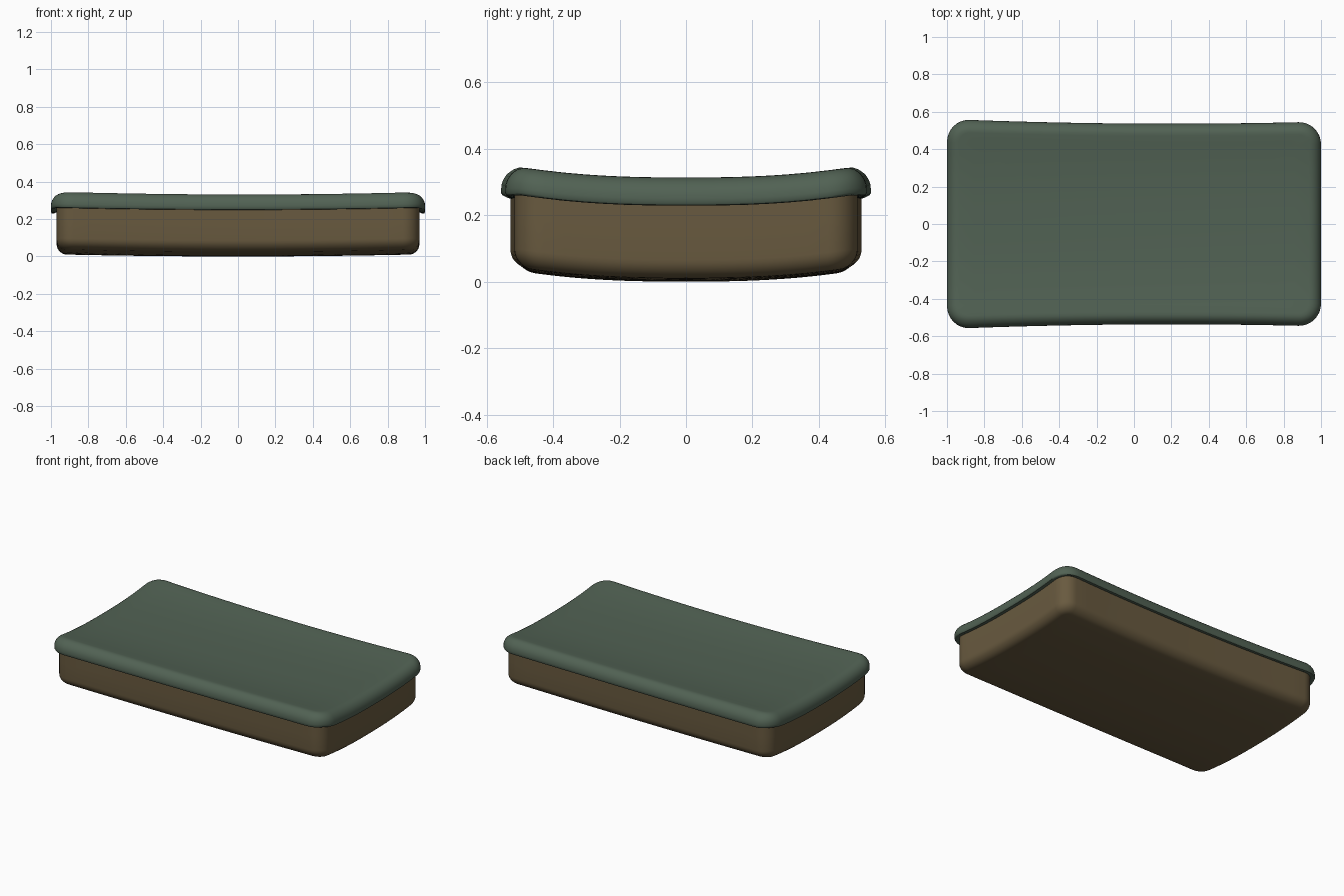
import bpy, bmesh, math

if "Cube" in bpy.data.objects:
    bpy.data.objects.remove(bpy.data.objects["Cube"])


def material(name, rgb):
    m = bpy.data.materials.new(name)
    m.diffuse_color = (*rgb, 1)
    m.use_nodes = True
    m.node_tree.nodes["Principled BSDF"].inputs["Base Color"].default_value = m.diffuse_color
    return m


def warp(x, y, z):
    # waisted long sides, slight taper, and a dished bow in height
    y2 = y * (1 + 0.032 * x * x - 0.013 * x)
    t = min(abs(y2) / 0.5, 1.0)
    return x, y2, z + 0.012 * x * x + 0.032 * t ** 2.5


def outline(hx, hy, r, arc=8, nx=20, ny=14):
    # rounded rectangle with subdivided straight sides
    pts = []
    corners = [(1, 1, 0), (-1, 1, 90), (-1, -1, 180), (1, -1, 270)]
    for i, (sx, sy, a0) in enumerate(corners):
        cx, cy = sx * (hx - r), sy * (hy - r)
        for k in range(arc + 1):
            a = math.radians(a0 + 90 * k / arc)
            pts.append((cx + r * math.cos(a), cy + r * math.sin(a)))
        n = nx if i % 2 == 0 else ny
        a = math.radians(a0 + 90)
        dx, dy = r * math.cos(a), r * math.sin(a)
        tx, ty, _ = corners[(i + 1) % 4]
        p, q = (cx + dx, cy + dy), (tx * (hx - r) + dx, ty * (hy - r) + dy)
        for k in range(1, n):
            pts.append((p[0] + (q[0] - p[0]) * k / n, p[1] + (q[1] - p[1]) * k / n))
    return pts


def warped_slab(name, hx, hy, r, profile, mat):
    # profile runs bottom to top as (inset, height); caps are concentric rings
    bm = bmesh.new()
    loops = []
    steps = 12

    def add(inset, z, s=1.0):
        pts = outline(hx - inset, hy - inset, max(r - inset, 0.012))
        loops.append([bm.verts.new(warp(x * s, y * s, z)) for x, y in pts])

    for k in range(1, steps):
        add(*profile[0], k / steps)
    for p in profile:
        add(*p)
    for k in range(steps - 1, 0, -1):
        add(*profile[-1], k / steps)
    n = len(loops[0])
    for a, b in zip(loops, loops[1:]):
        for i in range(n):
            j = (i + 1) % n
            bm.faces.new((a[i], a[j], b[j], b[i]))
    for loop, z in ((loops[0], profile[0][1]), (loops[-1], profile[-1][1])):
        c = bm.verts.new(warp(0, 0, z))
        for i in range(n):
            bm.faces.new((loop[i], loop[(i + 1) % n], c))
    bmesh.ops.recalc_face_normals(bm, faces=bm.faces)
    me = bpy.data.meshes.new(name)
    bm.to_mesh(me)
    bm.free()
    me.materials.append(mat)
    ob = bpy.data.objects.new(name, me)
    bpy.context.collection.objects.link(ob)
    bpy.ops.object.select_all(action='DESELECT')
    ob.select_set(True)
    bpy.context.view_layer.objects.active = ob
    bpy.ops.object.shade_smooth_by_angle(angle=math.radians(40))
    return ob


def round_edge(r, z, up, steps=7):
    # quarter-round between the side wall and the cap at height z
    out = []
    for k in range(steps + 1):
        a = math.pi / 2 * k / steps
        out.append((r * (1 - math.cos(a)), z - up * r * (1 - math.sin(a))))
    return out if up > 0 else out[::-1]


green = material("muted green", (0.083, 0.122, 0.088))
brown = material("olive brown", (0.140, 0.102, 0.050))

# lower tray
warped_slab("tray", 0.97, 0.51, 0.09,
            round_edge(0.055, 0.0, -1) + [(0, 0.15), (0, 0.235)], brown)

# overhanging lid with soft top edge and small lower bevel
warped_slab("lid", 1.0, 0.537, 0.12,
            [(0.03, 0.224), (0.012, 0.217), (0.004, 0.219), (0, 0.225)]
            + round_edge(0.065, 0.303, 1), green)
